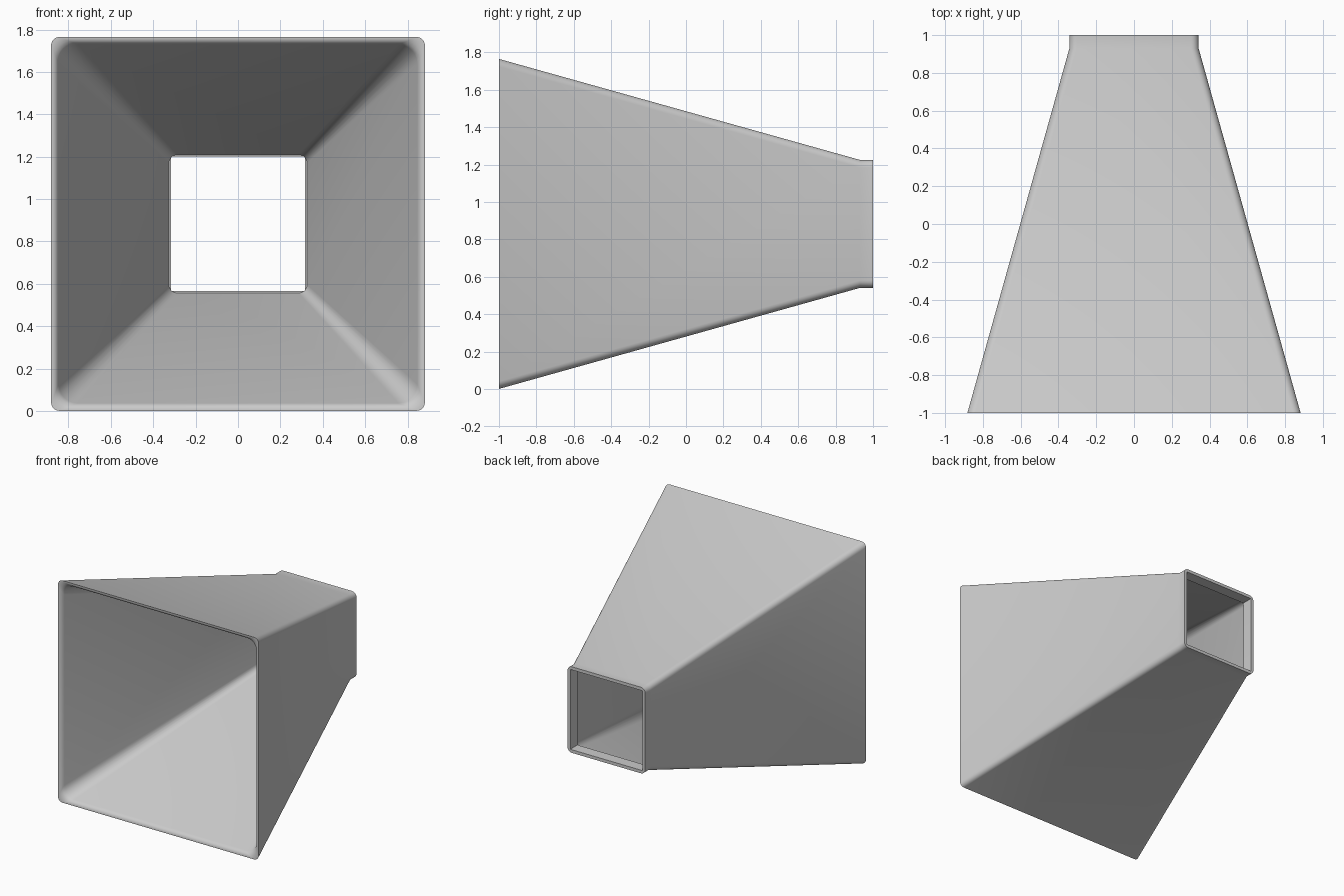
import bpy
import bmesh
import math

cube = bpy.data.objects.get("Cube")
if cube:
    bpy.data.objects.remove(cube, do_unlink=True)

CENTER_Z = 0.883
CORNER_STEPS = 6


def flat_material(name, color):
    mat = bpy.data.materials.new(name)
    mat.use_nodes = True
    mat.diffuse_color = color
    mat.node_tree.nodes["Principled BSDF"].inputs["Base Color"].default_value = color
    return mat


def rounded_square(bm, y, half, radius):
    """Ring of vertices around a square with rounded corners, facing along y."""
    ring = []
    for corner in range(4):
        middle = math.radians(45 + 90 * corner)
        cx = math.copysign(half - radius, math.cos(middle))
        cz = math.copysign(half - radius, math.sin(middle))
        for step in range(CORNER_STEPS + 1):
            a = math.radians(90 * (corner + step / CORNER_STEPS))
            ring.append(bm.verts.new((cx + radius * math.cos(a), y,
                                      CENTER_Z + cz + radius * math.sin(a))))
    return ring


def closed_loft(name, sections, mat):
    """Skin the rings in order and join the last one back to the first."""
    bm = bmesh.new()
    rings = [rounded_square(bm, *s) for s in sections]
    for i, ring in enumerate(rings):
        following = rings[(i + 1) % len(rings)]
        for j in range(len(ring)):
            k = (j + 1) % len(ring)
            bm.faces.new((ring[j], following[j], following[k], ring[k]))
    bmesh.ops.recalc_face_normals(bm, faces=bm.faces)
    mesh = bpy.data.meshes.new(name)
    bm.to_mesh(mesh)
    bm.free()
    mesh.materials.append(mat)
    obj = bpy.data.objects.new(name, mesh)
    bpy.context.collection.objects.link(obj)
    bpy.ops.object.select_all(action="DESELECT")
    obj.select_set(True)
    bpy.context.view_layer.objects.active = obj
    bpy.ops.object.shade_smooth_by_angle(angle=math.radians(35))
    return obj


grey = flat_material("light_grey", (0.6, 0.6, 0.6, 1))

# Each section: depth, half width, corner radius
outer_wall = [(-1, 0.882, 0.04), (0.93, 0.342, 0.04), (1, 0.342, 0.04)]
collar_bore = [(1, 0.317, 0.002), (0.91, 0.317, 0.002)]
inner_wall = [(0.91, 0.326, 0.04), (-0.97, 0.846, 0.09)]
front_lip = [(-0.985, 0.853, 0.08), (-0.995, 0.862, 0.065), (-1, 0.874, 0.048)]

closed_loft("square_funnel", outer_wall + collar_bore + inner_wall + front_lip, grey)
